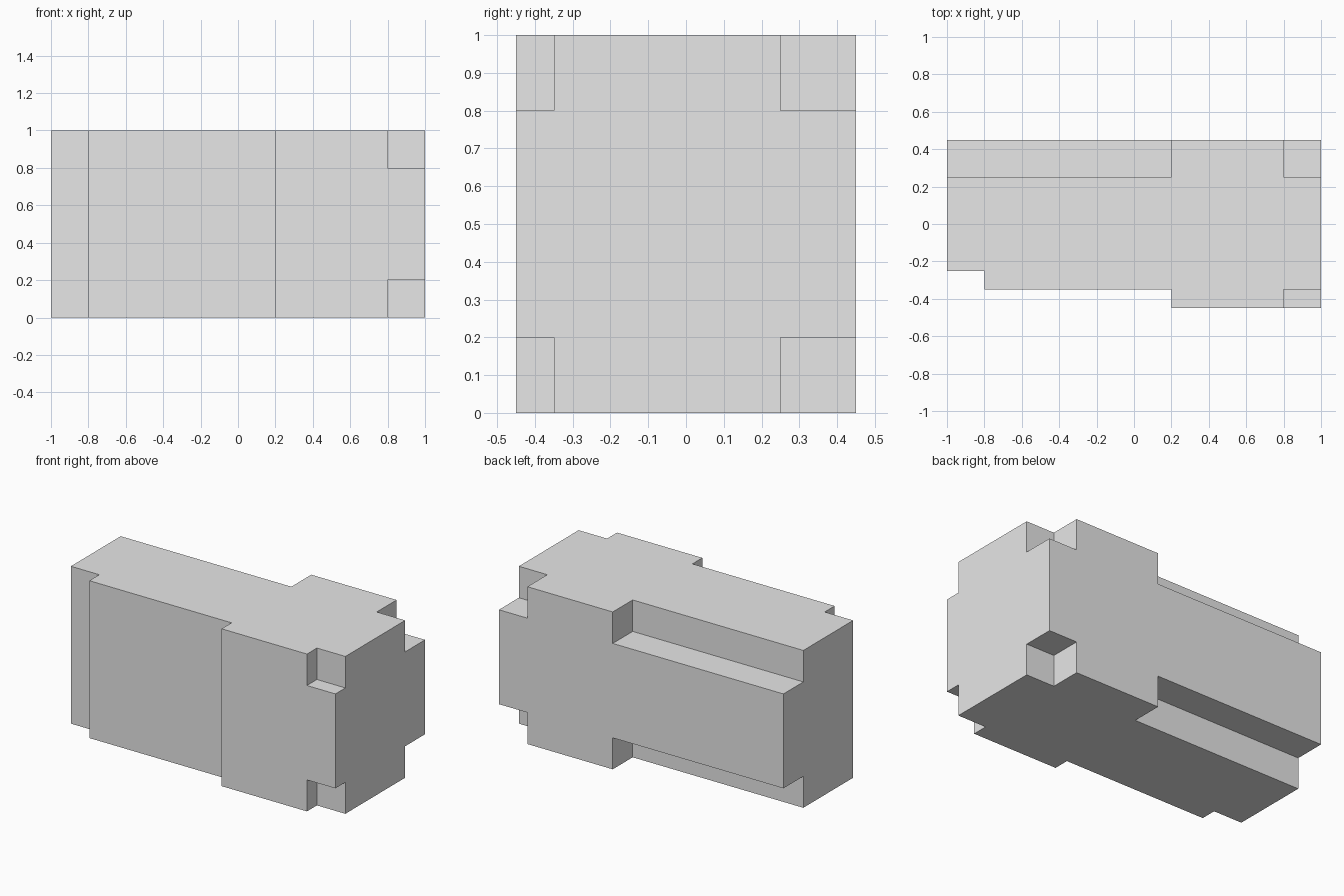
import bpy
import bmesh
from mathutils import Vector

cube = bpy.data.objects.get("Cube")
if cube:
    bpy.data.objects.remove(cube, do_unlink=True)

grey = bpy.data.materials.new("light_grey")
grey.use_nodes = True
colour = (0.8, 0.8, 0.8, 1)
grey.diffuse_color = colour
grey.node_tree.nodes["Principled BSDF"].inputs["Base Color"].default_value = colour


def finish(name, bm):
    """Turn a bmesh into a linked object with the grey material."""
    bmesh.ops.recalc_face_normals(bm, faces=bm.faces)
    mesh = bpy.data.meshes.new(name)
    bm.to_mesh(mesh)
    bm.free()
    mesh.materials.append(grey)
    obj = bpy.data.objects.new(name, mesh)
    bpy.context.collection.objects.link(obj)
    return obj


# Block: stepped plan outline pulled up to full height
outline = [(-1, 0.45), (-1, -0.25), (-0.8, -0.25), (-0.8, -0.35),
           (0.2, -0.35), (0.2, -0.45), (1, -0.45), (1, 0.45)]
bm = bmesh.new()
base = bm.faces.new([bm.verts.new((x, y, 0)) for x, y in outline])
top = bmesh.ops.extrude_face_region(bm, geom=[base])["geom"]
bmesh.ops.translate(bm, vec=Vector((0, 0, 1)),
                    verts=[v for v in top if isinstance(v, bmesh.types.BMVert)])
block = finish("notched_block", bm)

# Notches: x and y ranges, repeated along the top and bottom edges
OUT = 0.1
notches = {
    "back_groove": (-1 - OUT, 0.2, 0.25, 0.45 + OUT),
    "back_corner": (0.8, 1 + OUT, 0.25, 0.45 + OUT),
    "front_corner": (0.8, 1 + OUT, -0.45 - OUT, -0.35),
}
for name, (x0, x1, y0, y1) in notches.items():
    for level, z0, z1 in (("upper", 0.8, 1 + OUT), ("lower", -OUT, 0.2)):
        bm = bmesh.new()
        bmesh.ops.create_cube(bm, size=1)
        bmesh.ops.scale(bm, vec=(x1 - x0, y1 - y0, z1 - z0), verts=bm.verts)
        bmesh.ops.translate(bm, vec=((x0 + x1) / 2, (y0 + y1) / 2, (z0 + z1) / 2),
                            verts=bm.verts)
        cutter = finish(f"{level}_{name}_cutter", bm)
        cutter.hide_render = True
        cutter.hide_set(True)
        cutter.display_type = "WIRE"
        cut = block.modifiers.new(f"{level}_{name}", "BOOLEAN")
        cut.operation = "DIFFERENCE"
        cut.solver = "EXACT"
        cut.object = cutter
